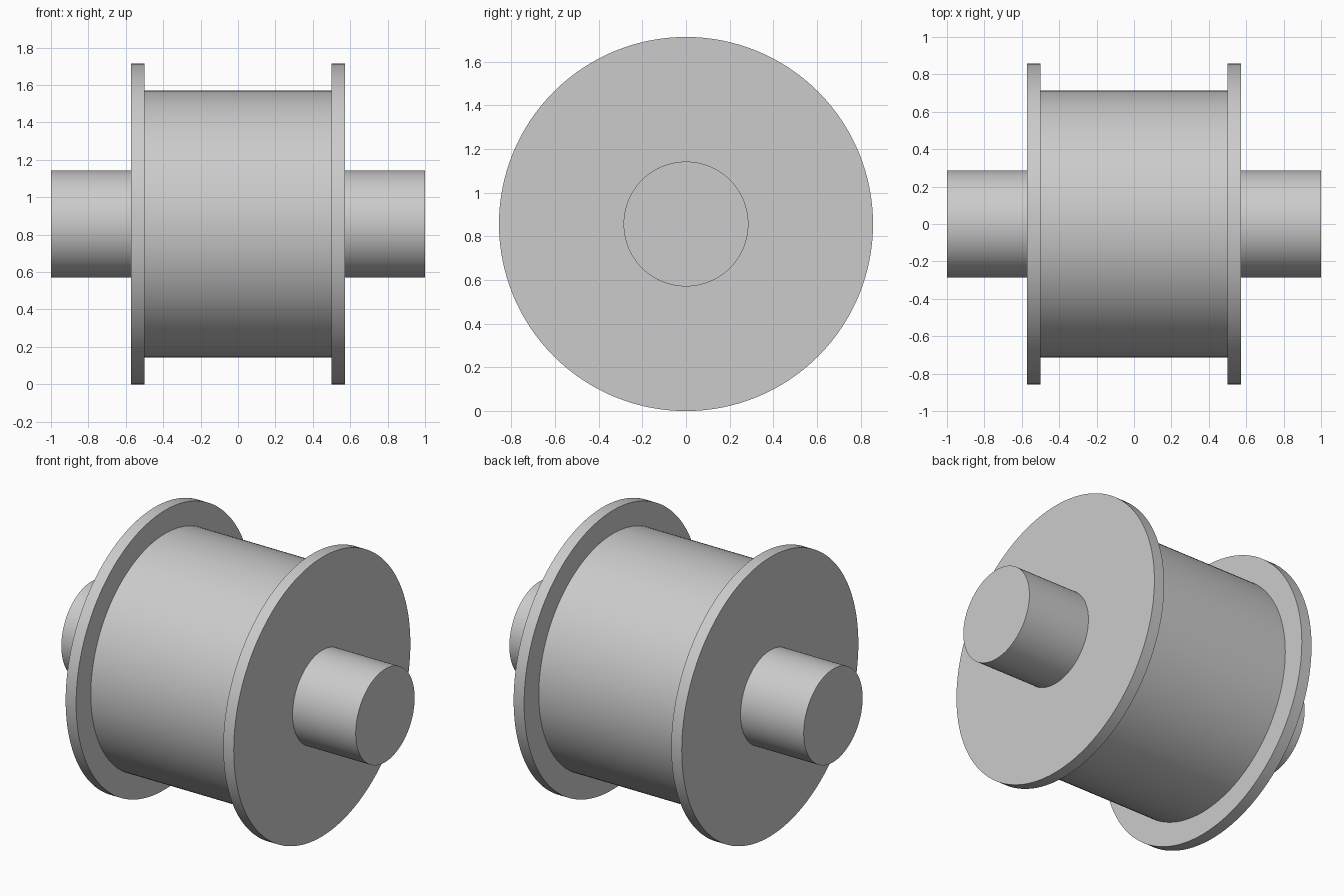
import bpy
import math

if "Cube" in bpy.data.objects:
    bpy.data.objects.remove(bpy.data.objects["Cube"], do_unlink=True)

AXIS_Z = 0.857   # height of the spool's axis, equal to the flange radius

grey = bpy.data.materials.new("light_grey")
grey.use_nodes = True
colour = (0.6, 0.6, 0.6, 1)
grey.diffuse_color = colour
grey.node_tree.nodes["Principled BSDF"].inputs["Base Color"].default_value = colour


def disc(name, radius, x_min, x_max):
    """Smooth cylinder lying along x between two ends."""
    bpy.ops.mesh.primitive_cylinder_add(
        vertices=128, radius=radius, depth=x_max - x_min,
        location=((x_min + x_max) / 2, 0, AXIS_Z),
        rotation=(0, math.pi / 2, 0))
    part = bpy.context.object
    part.name = name
    part.data.materials.append(grey)
    bpy.ops.object.shade_smooth_by_angle(angle=math.radians(30))
    return part


# Through shaft and the drum, whose ends sit inside the flanges
disc("shaft", 0.286, -1, 1)
disc("drum", 0.714, -0.53, 0.53)

# Flanges at both ends of the drum
disc("left_flange", AXIS_Z, 0.5, 0.571)
disc("right_flange", AXIS_Z, -0.571, -0.5)
